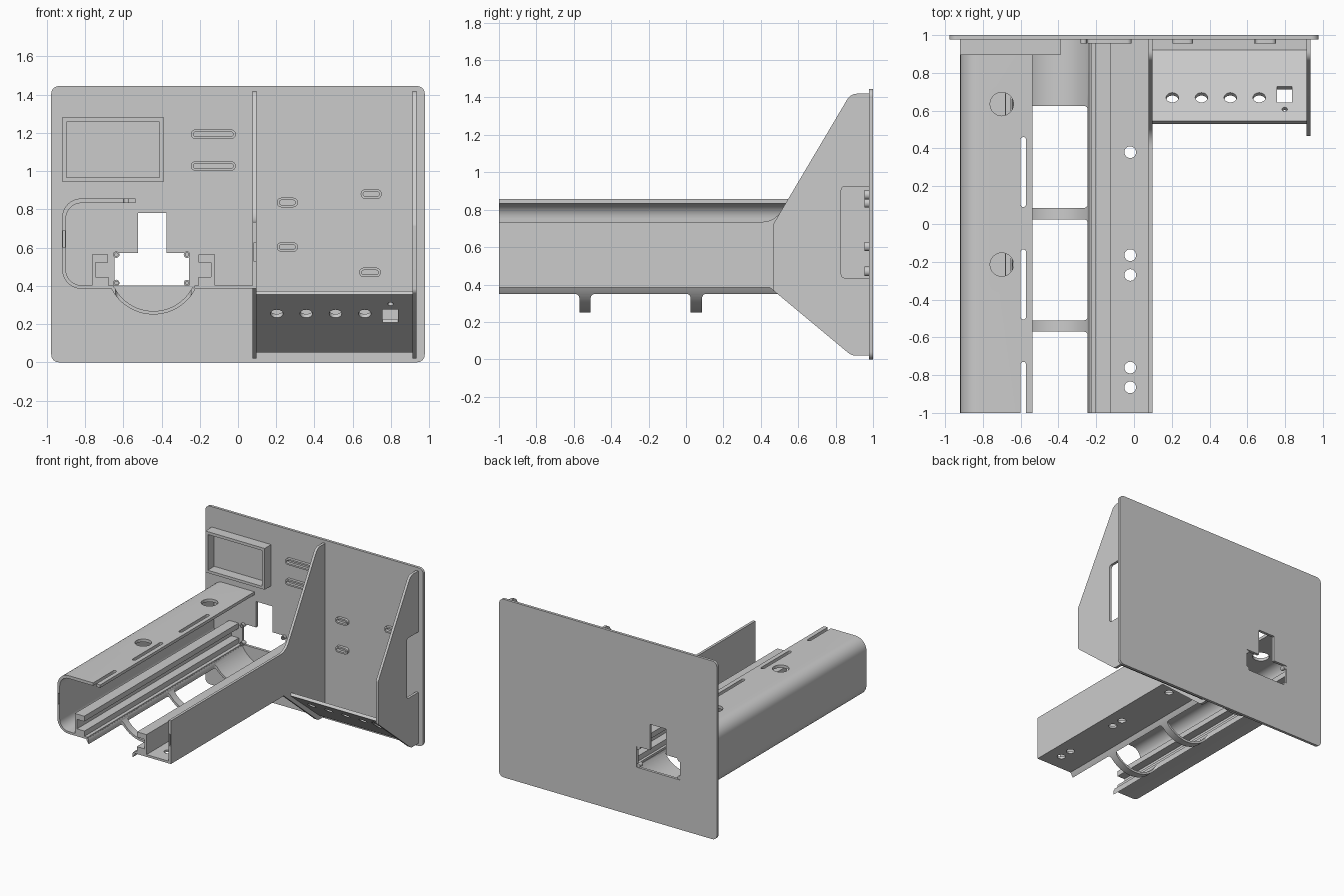
import bpy, bmesh
from math import sin, cos, tan, radians, pi
from mathutils import Vector, Matrix

if "Cube" in bpy.data.objects:
    bpy.data.objects.remove(bpy.data.objects["Cube"])

AXES = {'XZ': lambda u, v, w: (u, w, v), 'YZ': lambda u, v, w: (w, u, v), 'XY': lambda u, v, w: (u, v, w)}


def rounded(pts, n=8):
    """Polygon from (u, v) or (u, v, radius) corners, with radii turned into arcs."""
    out = []
    for i, p in enumerate(pts):
        c = Vector(p[:2])
        r = p[2] if len(p) > 2 else 0
        if r == 0:
            out.append(c)
            continue
        a = (Vector(pts[i - 1][:2]) - c).normalized()
        b = (Vector(pts[(i + 1) % len(pts)][:2]) - c).normalized()
        half = a.angle(b) / 2
        mid = c + (a + b).normalized() * (r / sin(half))
        s, e = c + a * (r / tan(half)) - mid, c + b * (r / tan(half)) - mid
        sweep = s.angle_signed(e)
        for k in range(n + 1):
            t = -sweep * k / n
            out.append(mid + Vector((s.x * cos(t) - s.y * sin(t), s.x * sin(t) + s.y * cos(t))))
    return out


def rect(u0, u1, v0, v1, r=0):
    return [(u0, v0, r), (u1, v0, r), (u1, v1, r), (u0, v1, r)]


def circle(u, v, r, n=28):
    return [(u + r * cos(2 * pi * i / n), v + r * sin(2 * pi * i / n)) for i in range(n)]


def prism(name, pts, plane, w0, w1, matrix=None):
    """Extrude a 2D profile between two depths."""
    bm = bmesh.new()
    f = AXES[plane]
    poly = rounded(pts)
    rings = [[bm.verts.new(f(p[0], p[1], w)) for p in poly] for w in (w0, w1)]
    bm.faces.new(rings[0])
    bm.faces.new(rings[1][::-1])
    for i in range(len(poly)):
        j = (i + 1) % len(poly)
        bm.faces.new((rings[0][i], rings[0][j], rings[1][j], rings[1][i]))
    bmesh.ops.recalc_face_normals(bm, faces=bm.faces)
    if matrix:
        bm.transform(matrix)
    me = bpy.data.meshes.new(name)
    bm.to_mesh(me)
    bm.free()
    ob = bpy.data.objects.new(name, me)
    bpy.context.collection.objects.link(ob)
    return ob


def cut(ob, *args):
    """Subtract a prism from ob and remove the cutter."""
    cutter = prism("cutter", *args)
    mod = ob.modifiers.new("cut", 'BOOLEAN')
    mod.operation, mod.solver, mod.object = 'DIFFERENCE', 'EXACT', cutter
    bpy.context.view_layer.update()
    dg = bpy.context.evaluated_depsgraph_get()
    me = bpy.data.meshes.new_from_object(ob.evaluated_get(dg))
    ob.modifiers.clear()
    ob.data = me
    bpy.data.objects.remove(cutter)


# back plate with T-shaped opening
plate = prism("back_plate", rect(-.977, .977, 0, 1.445, .04), 'XZ', .978, 1)
cut(plate, [(-.645, .402), (-.257, .402), (-.257, .572), (-.375, .572), (-.375, .782),
            (-.522, .782), (-.522, .572), (-.645, .572)], 'XZ', .9, 1.1)

# screw bosses at the corners of the opening
for x in (-.637, -.267):
    for z in (.415, .563):
        boss = prism("screw_boss", circle(x, z, .017, 16), 'XZ', .955, .995)
        cut(boss, circle(x, z, .009, 12), 'XZ', .9, .985)

# display frame
frame = prism("display_frame", rect(-.92, -.388, .945, 1.28), 'XZ', .895, .98)
cut(frame, rect(-.898, -.41, .967, 1.257), 'XZ', .85, 1.1)

# raised slot rings
for x0, x1, z in ((-.247, -.012, 1.193), (-.247, -.012, 1.027), (.203, .313, .836),
                  (.203, .313, .603), (.642, .752, .88), (.634, .747, .47)):
    ring = prism("slot_ring", rect(x0, x1, z - .025, z + .025, .0245), 'XZ', .955, .98)
    cut(ring, rect(x0 + .013, x1 - .013, z - .012, z + .012, .0115), 'XZ', .9, 1.1)

# left C-channel with its top holes and slots
left = prism("left_channel", [(-.537, .857), (-.92, .857, .1), (-.92, .385, .1), (-.65, .385), (-.65, .403),
                              (-.9, .403, .08), (-.9, .833, .08), (-.537, .833)], 'XZ', -1, .98)
for y in (.635, -.215):
    cut(left, circle(-.7, y, .062), 'XY', .7, 1)
for y0, y1 in ((.09, .46), (-.505, -.135), (-1.1, -.73)):
    cut(left, rect(-.6, -.572, y0, y1, .013), 'XY', .7, 1)
cut(left, rect(-.916, -.904, .6, .69), 'XZ', -1.1, -.96)

# right floor with mounting holes
floor = prism("right_floor", rect(-.228, .09, .385, .403), 'XZ', -1, .98)
for y in (.38, -.165, -.27, -.76, -.865):
    cut(floor, circle(-.02, y, .031), 'XY', .3, .5)

# inward-facing rails on both sides of the trough
MID = -.4425
for side, name in ((-1, "left_rail"), (1, "right_rail")):
    prof = [(.235, .4), (.322, .4), (.322, .565), (.237, .565), (.237, .522), (.302, .522), (.302, .445), (.235, .445)]
    prism(name, [(MID + side * u, z) for u, z in prof], 'XZ', -1, .98)

# curved trough, cut by windows into lips and cross bars
angles = [radians(207 + 126 * i / 28) for i in range(29)]
arc = [(MID + r * cos(a), .497 + r * sin(a)) for r, seq in ((.247, angles), (.229, angles[::-1])) for a in seq]
trough = prism("trough", arc, 'XZ', -1, .98)
for y0, y1, r in ((.085, .625, .02), (-.51, .025, .02), (-1.1, -.57, .02)):
    cut(trough, rect(-.64, -.245, y0, y1, r), 'XY', .1, .46)

# right wall that grows into the inner gusset
wall = prism("side_wall_gusset", [(-1, .385), (-1, .735), (.475, .735, .12), (.88, 1.42, .06), (.982, 1.42),
                                  (.982, .02), (.885, .02, .06), (.447, .385)], 'YZ', .077, .098)
cut(wall, rect(.082, .093, .53, .625), 'XZ', -1.1, -.96)

# outer gusset with a notch at the plate
prism("outer_gusset", [(.465, .72, .03), (.88, 1.42, .06), (.982, 1.42), (.982, .925), (.83, .925, .02),
                       (.83, .435, .02), (.982, .435), (.982, .02), (.885, .02, .06), (.465, .37, .03)],
      'YZ', .913, .934)

# sloped connector panel between the gussets
panel = prism("connector_panel", [(.53, .355), (.906, .05), (.982, .05), (.982, .07), (.92, .07), (.545, .374)],
              'YZ', .088, .923)
slope = Matrix.Translation((0, .53, .355)) @ Matrix.Rotation(radians(-39), 4, 'X')
for x in (.203, .357, .51, .663):
    cut(panel, circle(x, .16, .033), 'XY', -.1, .1, slope)
cut(panel, rect(.757, .836, .125, .235), 'XY', -.1, .1, slope)
cut(panel, circle(.798, .08, .014, 16), 'XY', -.1, .1, slope)

# smooth the curved faces, keep the edges sharp
bpy.ops.object.select_all(action='DESELECT')
for ob in bpy.context.collection.objects:
    ob.select_set(True)
bpy.context.view_layer.objects.active = plate
bpy.ops.object.shade_smooth_by_angle(angle=radians(30))
